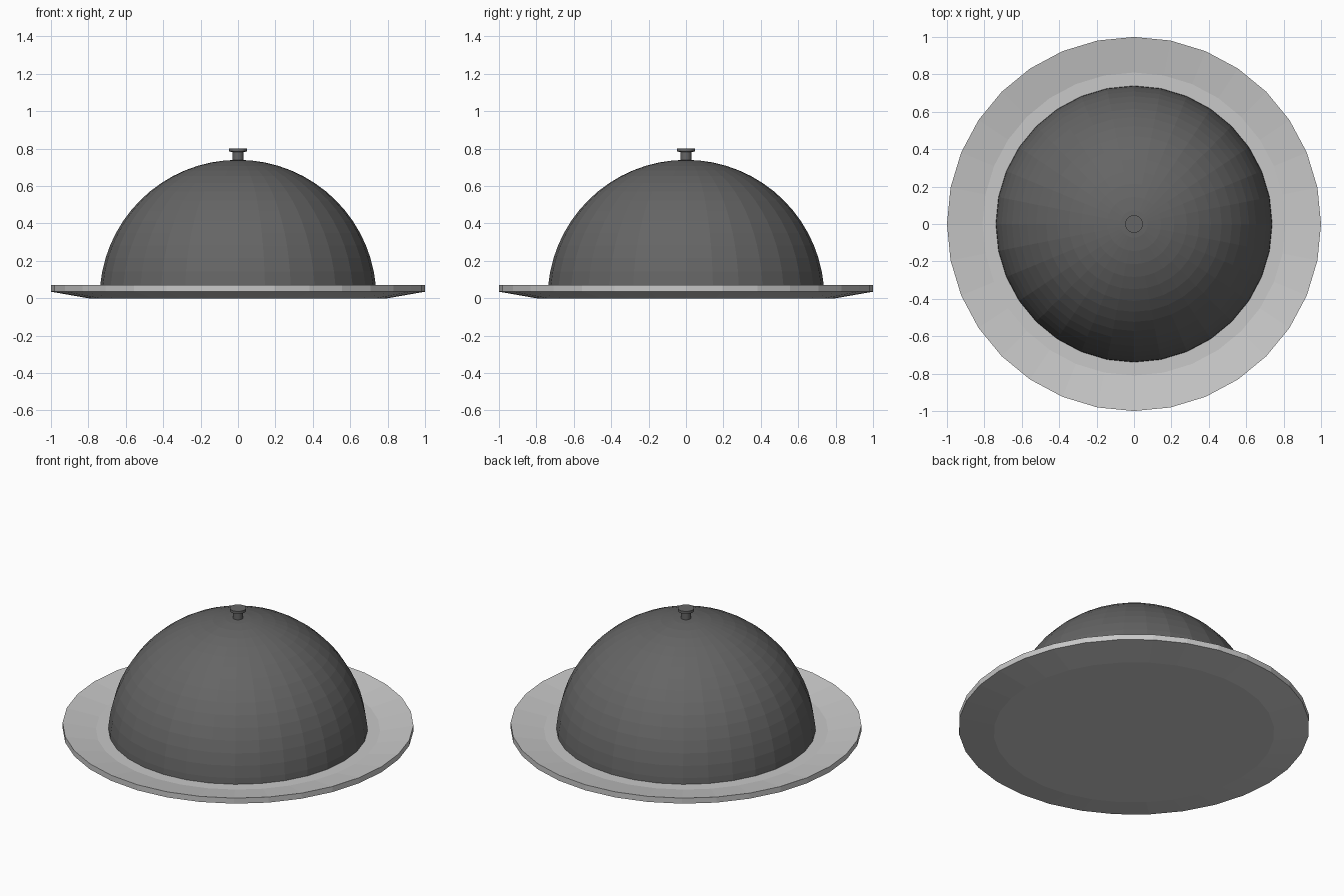
import bpy, bmesh
from math import sin, cos, pi

cube = bpy.data.objects.get("Cube")
if cube:
    bpy.data.objects.remove(cube, do_unlink=True)

SIDES = 32


def material(name, grey):
    mat = bpy.data.materials.new(name)
    mat.use_nodes = True
    colour = (grey, grey, grey, 1)
    mat.diffuse_color = colour
    mat.node_tree.nodes["Principled BSDF"].inputs["Base Color"].default_value = colour
    return mat


def lathe(name, profile, mat):
    """Spin a (radius, height) profile around z; radius 0 makes a pole."""
    bm = bmesh.new()
    rings = []
    for r, z in profile:
        count = SIDES if r > 0 else 1
        rings.append([bm.verts.new((r * cos(2 * pi * i / SIDES),
                                    r * sin(2 * pi * i / SIDES), z))
                      for i in range(count)])
    for low, high in zip(rings, rings[1:]):
        for i in range(SIDES):
            j = (i + 1) % SIDES
            corners = [low[i % len(low)], low[j % len(low)],
                       high[j % len(high)], high[i % len(high)]]
            bm.faces.new(list(dict.fromkeys(corners)))
    bmesh.ops.recalc_face_normals(bm, faces=bm.faces)
    mesh = bpy.data.meshes.new(name)
    bm.to_mesh(mesh)
    bm.free()
    mesh.materials.append(mat)
    obj = bpy.data.objects.new(name, mesh)
    bpy.context.collection.objects.link(obj)
    return obj


light_metal = material("light grey metal", 0.58)
dark_metal = material("dark grey metal", 0.13)

# Shallow dish with a raised sloping rim
lathe("plate", [(0, 0), (0.8, 0), (1, 0.035), (1, 0.07), (0.81, 0.035), (0, 0.035)],
      light_metal)

# Half-sphere cover, its lower edge resting in the dish
RADIUS, BANDS = 0.74, 16
arc = [(RADIUS * cos(a), RADIUS * sin(a))
       for a in (0.5 * pi * k / BANDS for k in range(BANDS))]
arc[0] = (RADIUS, 0.02)
lathe("dome_cover", [(0, 0.02)] + arc + [(0, RADIUS)], dark_metal)

# Handle on top: thin stem and flat button
lathe("knob", [(0, 0.72), (0.029, 0.72), (0.029, 0.782), (0.047, 0.784),
               (0.047, 0.8), (0, 0.8)], dark_metal)
